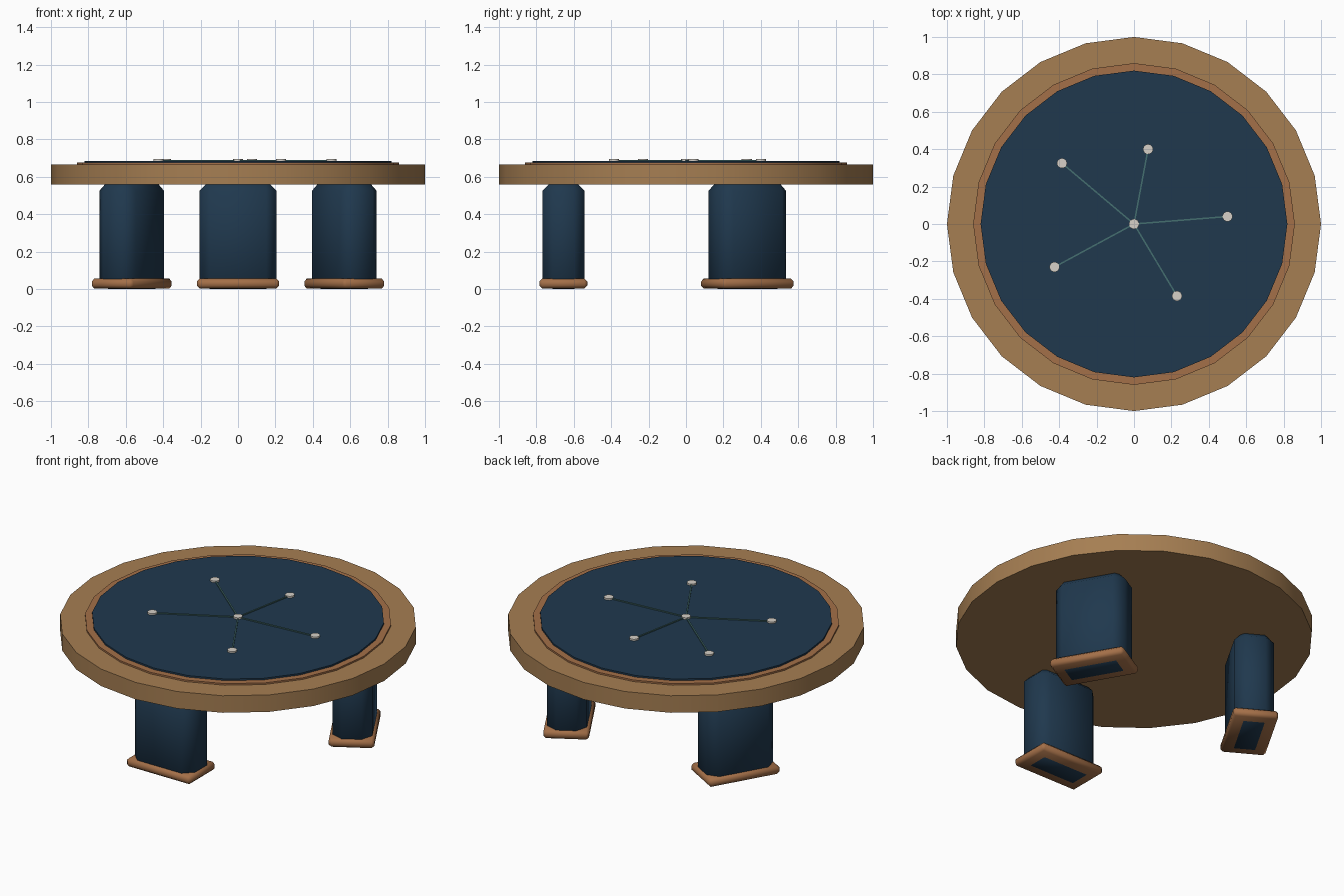
import bpy, math
from mathutils import Vector

if "Cube" in bpy.data.objects:
    bpy.data.objects.remove(bpy.data.objects["Cube"])


def material(name, rgb):
    m = bpy.data.materials.new(name)
    m.diffuse_color = (*rgb, 1)
    m.use_nodes = True
    m.node_tree.nodes["Principled BSDF"].inputs["Base Color"].default_value = m.diffuse_color
    return m


WOOD = material("warm_wood", (0.38, 0.21, 0.085))
COPPER = material("copper", (0.37, 0.16, 0.065))
NAVY = material("navy", (0.014, 0.040, 0.076))
CREAM = material("cream", (0.68, 0.64, 0.58))
TEAL = material("teal", (0.06, 0.16, 0.16))


def finish(name, mat, angle=40):
    o = bpy.context.object
    o.name = name
    o.data.materials.append(mat)
    bpy.ops.object.shade_smooth_by_angle(angle=math.radians(angle))
    return o


def disc(name, x, y, radius, z0, z1, sides, mat):
    bpy.ops.mesh.primitive_cylinder_add(
        vertices=sides, radius=radius, depth=z1 - z0, location=(x, y, (z0 + z1) / 2))
    return finish(name, mat)


def block(name, loc, size, turn, bevel, mat):
    bpy.ops.mesh.primitive_cube_add(size=1, location=loc, rotation=(0, 0, turn))
    o = bpy.context.object
    o.scale = size
    bpy.ops.object.transform_apply(location=False, rotation=False, scale=True)
    if bevel:
        mod = o.modifiers.new("bevel", 'BEVEL')
        mod.width = bevel
        mod.segments = 1
        bpy.ops.object.modifier_apply(modifier=mod.name)
    return finish(name, mat, 65 if bevel else 30)


# Round top with stepped copper band and navy inlay
disc("table_top", 0, 0, 1.0, 0.56, 0.665, 24, WOOD)
disc("copper_band", 0, 0, 0.86, 0.65, 0.675, 24, COPPER)
disc("navy_inlay", 0, 0, 0.82, 0.66, 0.685, 24, NAVY)

# Three slab legs with copper feet
for label, deg in (("front", -90), ("right", 30), ("left", 150)):
    a = math.radians(deg)
    x, y = 0.656 * math.cos(a), 0.656 * math.sin(a)
    block(label + "_leg", (x, y, 0.29), (0.225, 0.412, 0.58), a, 0.055, NAVY)
    block(label + "_foot", (x, y, 0.029), (0.257, 0.44, 0.052), a, 0.015, COPPER)

# Inlaid star dots joined to the centre by thin lines
disc("centre_dot", 0, 0, 0.027, 0.68, 0.695, 16, CREAM)
points = [(0.50, 0.04), (0.075, 0.40), (-0.385, 0.325), (-0.425, -0.23), (0.23, -0.385)]
for i, (x, y) in enumerate(points, 1):
    disc(f"star_dot_{i}", x, y, 0.027, 0.68, 0.695, 16, CREAM)
    length = Vector((x, y)).length
    block(f"star_line_{i}", (x / 2, y / 2, 0.686), (length, 0.008, 0.010),
          math.atan2(y, x), 0, TEAL)
